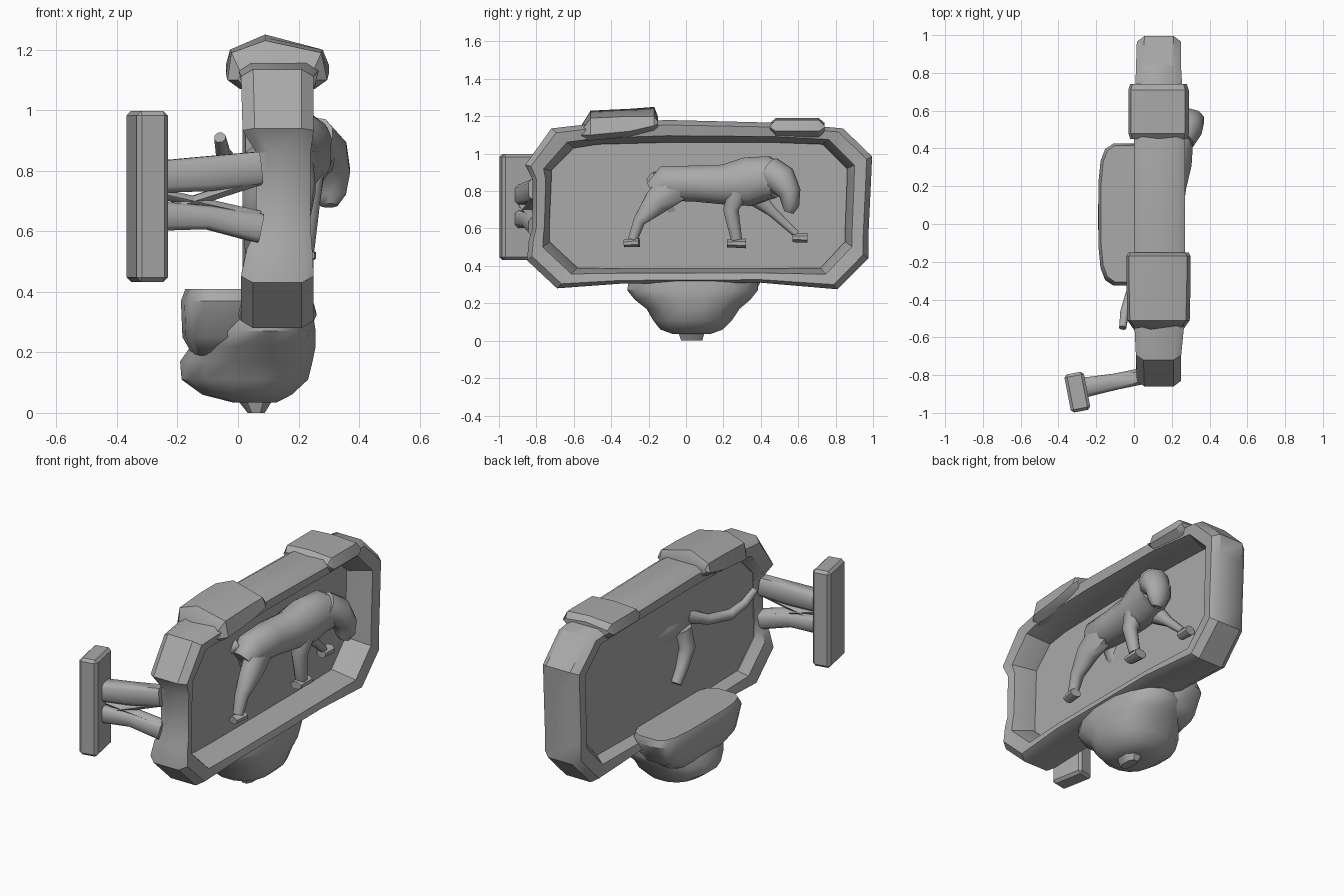
import bpy, bmesh, math
from mathutils import Vector

grey = bpy.data.materials.new("plain grey")
grey.diffuse_color = (0.4, 0.4, 0.4, 1)


def finish(name, bm, angle=35):
    bmesh.ops.recalc_face_normals(bm, faces=bm.faces)
    me = bpy.data.meshes.new(name)
    bm.to_mesh(me)
    bm.free()
    ob = bpy.data.objects.new(name, me)
    bpy.context.collection.objects.link(ob)
    me.materials.append(grey)
    bpy.ops.object.select_all(action='DESELECT')
    ob.select_set(True)
    bpy.context.view_layer.objects.active = ob
    bpy.ops.object.shade_smooth_by_angle(angle=math.radians(angle))
    return ob


def loft(name, rings, closed=False, angle=35):
    bm = bmesh.new()
    vs = [[bm.verts.new(p) for p in r] for r in rings]
    n = len(vs[0])
    for i in range(len(vs) if closed else len(vs) - 1):
        a, b = vs[i], vs[(i + 1) % len(vs)]
        for k in range(n):
            bm.faces.new((a[k], a[(k + 1) % n], b[(k + 1) % n], b[k]))
    if not closed:
        bm.faces.new(vs[0])
        bm.faces.new(vs[-1])
    return finish(name, bm, angle)


def oval(n, power):
    pts = []
    for k in range(n):
        t = 2 * math.pi * (k + 0.5) / n
        c, s = math.cos(t), math.sin(t)
        pts.append((math.copysign(abs(c) ** power, c), math.copysign(abs(s) ** power, s)))
    return pts


def sweep(name, pts, n=8, power=1.0, angle=50):
    """pts: x, y, z, half width across (x), half height in the y-z plane"""
    P = [Vector(p[:3]) for p in pts]
    rings = []
    for i, p in enumerate(pts):
        t = (P[min(i + 1, len(P) - 1)] - P[max(i - 1, 0)]).normalized()
        ref = Vector((0, 0, 1)) if abs(t.x) > 0.8 else Vector((1, 0, 0))
        u = (ref - t * ref.dot(t)).normalized()
        v = t.cross(u)
        rings.append([P[i] + u * (c * p[3]) + v * (s * p[4]) for c, s in oval(n, power)])
    return loft(name, rings, angle=angle)


# octagonal frame: outer y, z / inner y, z / back x, front x
frame = [
    (-.84, .54, -.73, .56, .03, .245), (-.82, .60, -.73, .62, .06, .24),
    (-.82, .86, -.72, .86, .06, .24), (-.86, .94, -.72, .91, .015, .25),
    (-.72, 1.135, -.60, 1.03, .01, .25), (-.50, 1.16, -.47, 1.05, .0, .27),
    (-.10, 1.18, -.10, 1.06, .0, .27), (.50, 1.165, .46, 1.06, .0, .27),
    (.84, 1.135, .73, 1.05, .01, .25), (.995, .985, .86, .92, .015, .25),
    (.99, .87, .86, .84, .015, .25), (.975, .56, .85, .58, .015, .25),
    (.975, .44, .85, .53, .015, .25), (.81, .275, .72, .39, .01, .25),
    (.40, .31, .40, .385, .0, .26), (-.35, .305, -.35, .385, .0, .26),
    (-.69, .28, -.58, .39, .01, .25), (-.85, .43, -.73, .53, .01, .25)]
rings = []
for oy, oz, iy, iz, x0, x1 in frame:
    o, i = Vector((0, oy, oz)), Vector((0, iy, iz))
    at = lambda x, f: o.lerp(i, f) + Vector((x, 0, 0))
    rings.append([at(x0 + .04, 0), at(x1 - .04, 0), at(x1, .22), at(x1 - .01, .7),
                  at(.12, 1), at(.07, 1), at(x0 + .01, .75), at(x0, .22)])
loft("frame", rings, closed=True)

# recessed panel
loft("back_panel", [[(x, f[2], f[3]) for f in frame] for x in (.075, .10)])

# raised blocks on the top edge: y, side z, bottom z, peak z, half width
def block(name, rows, peak_x):
    loft(name, [[(.13 - w * .75, y, lo), (.13 - w, y, lo + .03), (.13 - w * .92, y, hi),
                 (peak_x, y, top), (.13 + w * .88, y, hi), (.13 + w, y, lo + .03),
                 (.13 + w * .75, y, lo)] for y, lo, hi, top, w in rows])


block("large_top_block", [(-.56, 1.07, 1.12, 1.15, .13), (-.51, 1.07, 1.19, 1.23, .165),
                          (-.30, 1.09, 1.20, 1.24, .17), (-.17, 1.12, 1.20, 1.25, .17),
                          (-.15, 1.13, 1.17, 1.20, .16)], .09)
block("small_top_block", [(.45, 1.11, 1.15, 1.165, .15), (.48, 1.09, 1.18, 1.19, .16),
                          (.71, 1.09, 1.18, 1.19, .16), (.74, 1.11, 1.15, 1.165, .15)], .13)


# bowl, foot and shelf below the frame: z, x range, y range
def stack(name, rows, power, n=16):
    sh = oval(n, power)
    loft(name, [[((a + b) / 2 + c * (b - a) / 2, (d + e) / 2 + s * (e - d) / 2, z)
                 for c, s in sh] for z, a, b, d, e in rows], angle=40)


stack("bowl", [(.035, -.02, .13, -.07, .13), (.06, -.12, .18, -.14, .20),
               (.11, -.19, .235, -.18, .25), (.17, -.195, .25, -.215, .29),
               (.22, -.16, .26, -.28, .35), (.27, -.14, .26, -.32, .39),
               (.33, -.12, .25, -.31, .39)], .85)
stack("foot", [(.0, .03, .09, -.03, .09), (.06, -.02, .13, -.05, .11)], .8, 8)
stack("shelf", [(.19, -.15, .08, -.20, .28), (.25, -.185, .10, -.28, .37),
                (.37, -.19, .10, -.33, .43), (.41, -.175, .09, -.31, .42)], .5)

# walking cat
sweep("cat_body", [(.15, -.17, .80, .06, .06), (.16, -.12, .84, .09, .095),
                   (.16, .05, .84, .10, .10), (.18, .20, .835, .10, .11),
                   (.20, .33, .85, .11, .135), (.22, .44, .87, .10, .12),
                   (.26, .50, .85, .08, .09)], n=12)
sweep("cat_head", [(.25, .44, .91, .07, .08), (.28, .51, .86, .085, .085),
                   (.295, .555, .79, .08, .06), (.30, .56, .72, .06, .045),
                   (.30, .55, .685, .03, .025)], n=10)
sweep("near_hind_leg", [(.18, -.06, .83, .07, .10), (.20, -.16, .74, .06, .075),
                        (.20, -.25, .64, .04, .035), (.20, -.285, .54, .03, .028)])
sweep("near_hind_paw", [(.20, -.33, .52, .03, .022), (.21, -.25, .525, .035, .025)])
sweep("far_hind_leg", [(.09, -.08, .82, .06, .07), (.06, -.09, .72, .05, .05),
                       (.05, -.03, .62, .035, .035), (.05, .02, .55, .03, .03)])
sweep("near_front_leg", [(.23, .28, .80, .06, .06), (.23, .24, .70, .045, .045),
                         (.22, .27, .54, .035, .032)])
sweep("near_front_paw", [(.22, .22, .52, .035, .022), (.22, .32, .52, .04, .028)])
sweep("far_front_leg", [(.15, .36, .78, .05, .06), (.14, .46, .69, .03, .03),
                        (.14, .59, .57, .022, .02)])
sweep("far_front_paw", [(.14, .57, .55, .03, .025), (.14, .65, .55, .035, .028)])
sweep("cat_tail", [(.10, -.15, .87, .04, .04), (.03, -.25, .83, .03, .03),
                   (-.02, -.38, .82, .03, .03), (-.05, -.47, .86, .025, .025),
                   (-.06, -.55, .91, .02, .02)])

# upright plate held behind the frame
bm = bmesh.new()
bmesh.ops.create_cube(bm, size=1)
bmesh.ops.scale(bm, vec=(.105, .205, .565), verts=bm.verts)
bmesh.ops.bevel(bm, geom=bm.edges[:], offset=.015, segments=1, affect='EDGES')
plate = finish("side_plate", bm)
plate.location = (-.30, -.89, .715)
plate.rotation_euler.z = math.radians(11)

# struts to the plate
sweep("upper_strut", [(-.26, -.865, .78, .055, .055), (-.1, -.835, .79, .06, .045),
                      (.07, -.80, .81, .055, .045)], power=.5)
sweep("lower_strut", [(-.26, -.865, .65, .05, .055), (-.1, -.835, .645, .04, .045),
                      (.07, -.80, .61, .05, .045)], power=.5)
for a, b in ((.72, .65), (.67, .77)):
    sweep("cross_brace", [(-.24, -.865, a, .02, .03), (.07, -.80, b, .02, .03)], n=6)
